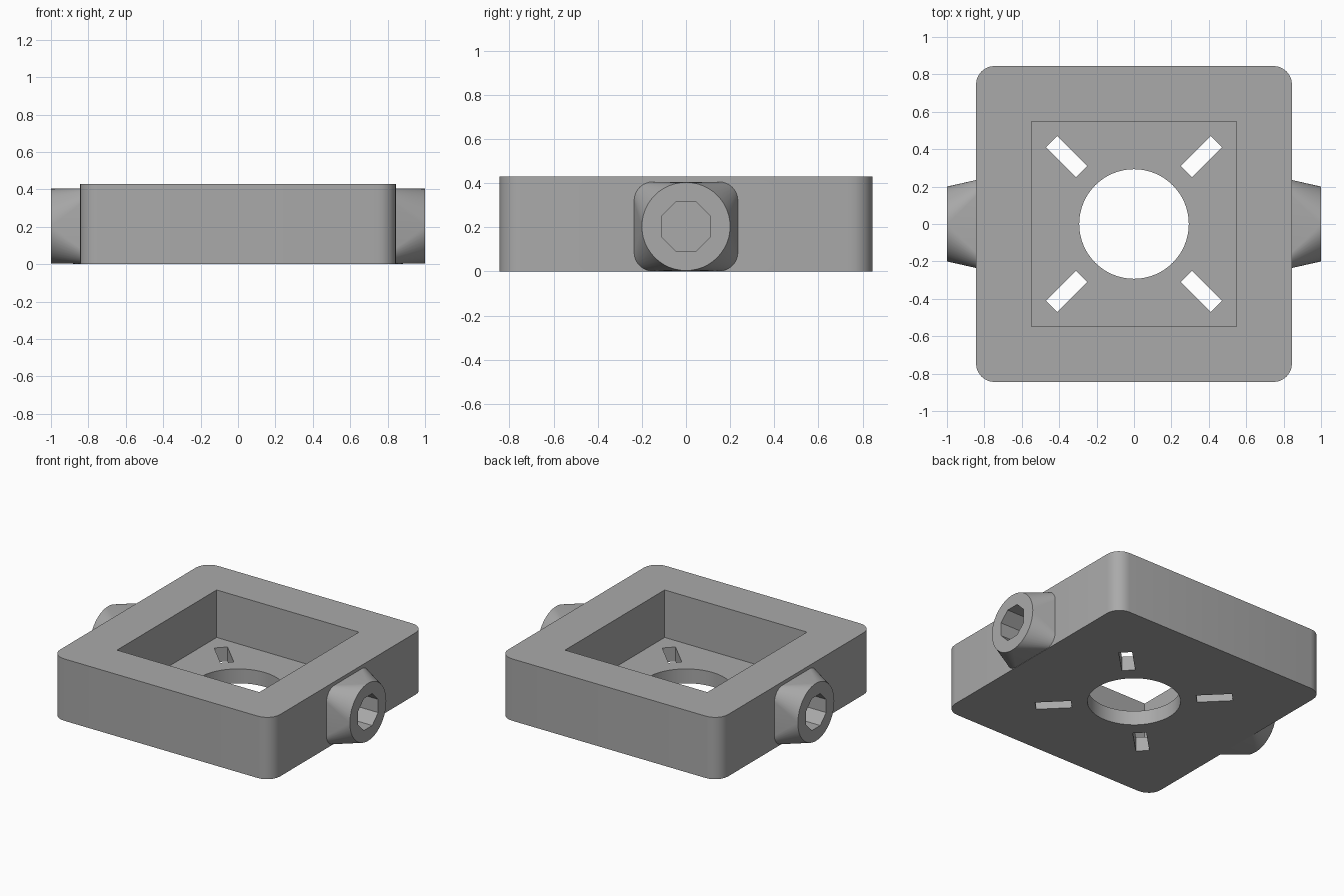
import bpy, bmesh, math
from mathutils import Matrix

if "Cube" in bpy.data.objects:
    bpy.data.objects.remove(bpy.data.objects["Cube"])

GREY = (0.4, 0.4, 0.4, 1)
HEIGHT, HALF, FLOOR = 0.43, 0.845, 0.10
BOSS_Z = 0.204

mat = bpy.data.materials.new("plain grey")
mat.use_nodes = True
mat.diffuse_color = GREY
mat.node_tree.nodes["Principled BSDF"].inputs["Base Color"].default_value = GREY


def make_object(name, bm):
    bmesh.ops.remove_doubles(bm, verts=bm.verts, dist=1e-5)
    bmesh.ops.recalc_face_normals(bm, faces=bm.faces)
    mesh = bpy.data.meshes.new(name)
    bm.to_mesh(mesh)
    bm.free()
    mesh.materials.append(mat)
    obj = bpy.data.objects.new(name, mesh)
    bpy.context.collection.objects.link(obj)
    return obj


def rounded_loop(half_u, half_v, radius, steps):
    """Outline of a rounded rectangle; a circle when all three sizes match."""
    points = []
    for quarter, (su, sv) in enumerate([(1, 1), (-1, 1), (-1, -1), (1, -1)]):
        for i in range(steps + 1):
            a = (quarter + i / steps) * math.pi / 2
            points.append((su * (half_u - radius) + radius * math.cos(a),
                           sv * (half_v - radius) + radius * math.sin(a)))
    return points


def loft(name, loops):
    """Closed solid through loops of equal point count."""
    bm = bmesh.new()
    rings = [[bm.verts.new(p) for p in loop] for loop in loops]
    n = len(rings[0])
    for a, b in zip(rings, rings[1:]):
        for i in range(n):
            j = (i + 1) % n
            bm.faces.new((a[i], a[j], b[j], b[i]))
    bm.faces.new(rings[0])
    bm.faces.new(rings[-1])
    return make_object(name, bm)


def box(name, size, matrix):
    bm = bmesh.new()
    bmesh.ops.create_cube(bm, size=1, matrix=matrix @ Matrix.Diagonal((*size, 1)))
    return make_object(name, bm)


def cylinder(name, radius, depth, sides, matrix):
    bm = bmesh.new()
    bmesh.ops.create_cone(bm, cap_ends=True, segments=sides, radius1=radius,
                          radius2=radius, depth=depth, matrix=matrix)
    return make_object(name, bm)


def combine(target, tool, operation):
    mod = target.modifiers.new(operation.lower(), "BOOLEAN")
    mod.operation, mod.object, mod.solver = operation, tool, "EXACT"
    bpy.context.view_layer.objects.active = target
    bpy.ops.object.modifier_apply(modifier=mod.name)
    bpy.data.objects.remove(tool)


# Square block with rounded upright corners
outline = rounded_loop(HALF, HALF, 0.1, 6)
housing = loft("housing", [[(x, y, z) for x, y in outline] for z in (0, HEIGHT)])

# Side bosses: rounded square at the wall blending into a round end
base = rounded_loop(0.235, 0.202, 0.085, 12)
end = rounded_loop(0.2, 0.2, 0.2, 12)
for side in (1, -1):
    boss = loft("boss", [[(side * x, u, BOSS_Z + v) for u, v in loop]
                         for x, loop in ((HALF - 0.05, base), (HALF, base), (1, end))])
    combine(housing, boss, "UNION")

# Square pocket and round floor opening
combine(housing, box("pocket_cutter", (1.094, 1.094, 1),
                     Matrix.Translation((0, 0, FLOOR + 0.5))), "DIFFERENCE")
combine(housing, cylinder("opening_cutter", 0.293, 1, 64, Matrix()), "DIFFERENCE")

# Four diagonal floor slots
for i in range(4):
    place = (Matrix.Rotation(math.radians(45 + 90 * i), 4, "Z")
             @ Matrix.Translation((0.509, 0, 0)))
    combine(housing, box("slot_cutter", (0.226, 0.085, 0.5), place), "DIFFERENCE")

# Blind octagonal sockets in the bosses
for side in (1, -1):
    place = (Matrix.Translation((side, 0, BOSS_Z)) @ Matrix.Rotation(math.pi / 2, 4, "Y")
             @ Matrix.Rotation(math.pi / 8, 4, "Z"))
    combine(housing, cylinder("socket_cutter", 0.12, 0.6, 8, place), "DIFFERENCE")

bpy.ops.object.select_all(action="DESELECT")
housing.select_set(True)
bpy.context.view_layer.objects.active = housing
bpy.ops.object.shade_smooth_by_angle(angle=math.radians(30))
